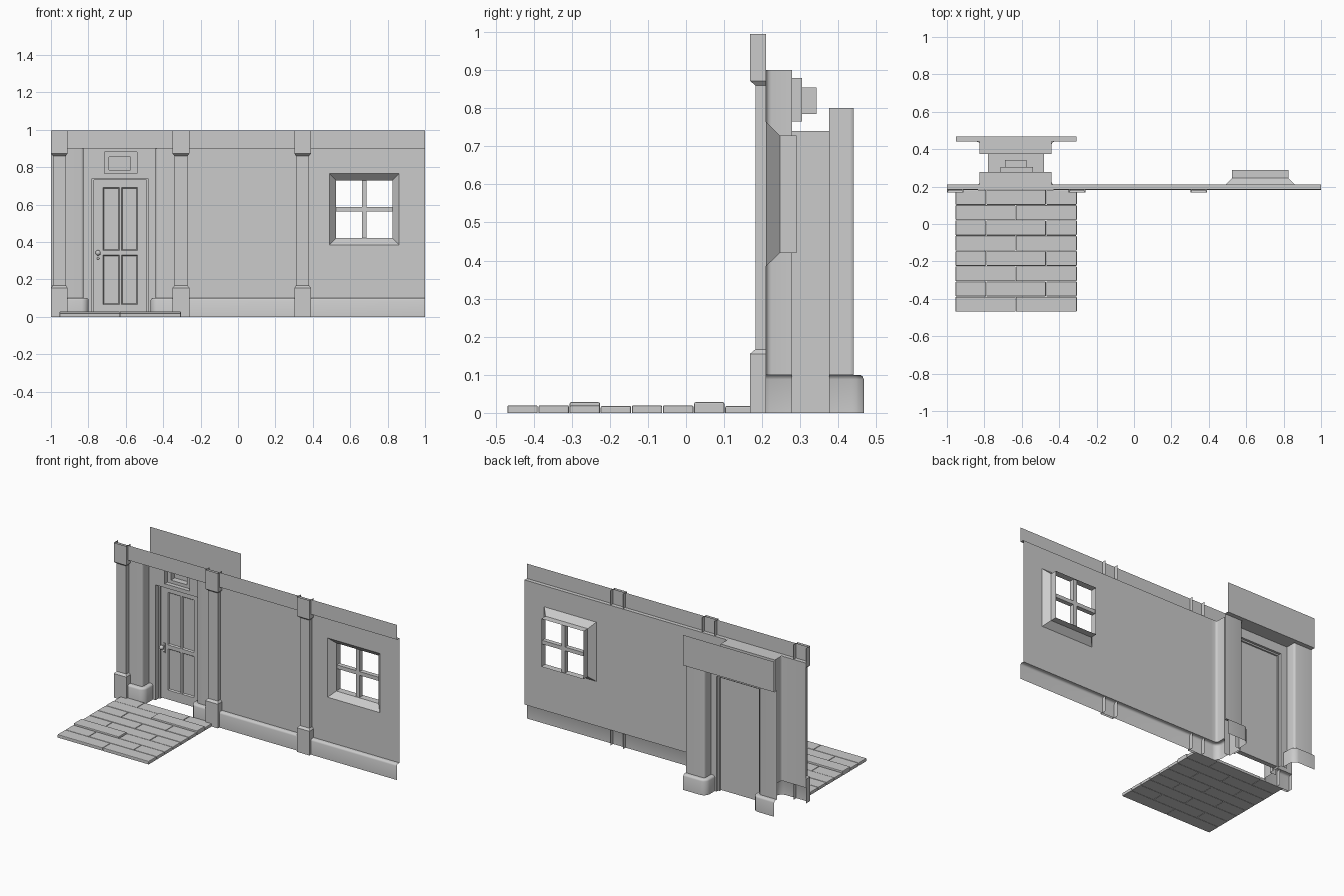
import bpy, bmesh, math, random
from mathutils import Vector

if "Cube" in bpy.data.objects:
    bpy.data.objects.remove(bpy.data.objects["Cube"])

random.seed(4)
WALL, TRIM = 0.21, 0.185          # main wall plane, projecting trim plane
DL, DR = -0.825, -0.44            # door alcove sides


def make(name, bm, smooth=False):
    bmesh.ops.remove_doubles(bm, verts=bm.verts, dist=1e-5)
    bmesh.ops.recalc_face_normals(bm, faces=bm.faces)
    me = bpy.data.meshes.new(name)
    bm.to_mesh(me)
    bm.free()
    ob = bpy.data.objects.new(name, me)
    bpy.context.collection.objects.link(ob)
    if smooth:
        bpy.context.view_layer.objects.active = ob
        ob.select_set(True)
        bpy.ops.object.shade_smooth_by_angle(angle=math.radians(40))
        ob.select_set(False)
    return ob


def quad(bm, *pts):
    return bm.faces.new([bm.verts.new(p) for p in pts])


def panel(bm, x0, x1, z0, z1, y):
    return quad(bm, (x0, y, z0), (x1, y, z0), (x1, y, z1), (x0, y, z1))


def ledge(bm, x0, x1, y0, y1, z):
    return quad(bm, (x0, y0, z), (x1, y0, z), (x1, y1, z), (x0, y1, z))


def panel_hole(bm, outer, hole, y):
    a0, a1, c0, c1 = outer
    b0, b1, d0, d1 = hole
    panel(bm, a0, b0, c0, c1, y)
    panel(bm, b1, a1, c0, c1, y)
    panel(bm, b0, b1, c0, d0, y)
    panel(bm, b0, b1, d1, c1, y)


def loft(bm, rings, closed=True):
    vs = [[bm.verts.new(p) for p in r] for r in rings]
    n = len(vs[0])
    for a, b in zip(vs, vs[1:]):
        for i in range(n if closed else n - 1):
            j = (i + 1) % n
            bm.faces.new((a[i], a[j], b[j], b[i]))
    return vs


def rect(x0, x1, z0, z1, y):
    return [(x0, y, z0), (x1, y, z0), (x1, y, z1), (x0, y, z1)]


def sweep(bm, path, profile):
    """Mitred sweep along a plan path; profile is (offset to the right, z)."""
    P = [Vector(p) for p in path]
    D = [(b - a).normalized() for a, b in zip(P, P[1:])]
    N = [Vector((d.y, -d.x)) for d in D]
    rings = []
    for i, p in enumerate(P):
        n0, n1 = N[max(i - 1, 0)], N[min(i, len(N) - 1)]
        m = (n0 + n1) / (1 + n0.dot(n1))
        rings.append([(p.x + m.x * o, p.y + m.y * o, z) for o, z in profile])
    loft(bm, rings, closed=False)


def box(bm, x0, x1, y0, y1, z0, z1):
    vs = bmesh.ops.create_cube(bm, size=1)['verts']
    for v in vs:
        v.co = ((x0 + x1) / 2 + v.co.x * (x1 - x0), (y0 + y1) / 2 + v.co.y * (y1 - y0),
                (z0 + z1) / 2 + v.co.z * (z1 - z0))
    return vs


def bend(a, c, b, r=0.014):
    """Path a -> c -> b with a rounded corner."""
    a, c, b = Vector(a), Vector(c), Vector(b)
    u, w = (a - c).normalized() * r, (b - c).normalized() * r
    arc = [c + (u + w) - w * math.cos(t) - u * math.sin(t)
           for t in (math.pi / 2 * k / 3 for k in range(4))]
    return [a] + arc[::1] + [b]


# arc runs from c+u to c+w
def corner(a, c, b):
    p = bend(a, c, b)
    return p if (p[1] - p[0]).length < (p[-2] - p[0]).length else [p[0]] + p[-2:0:-1] + [p[-1]]


front_l = corner((-1, WALL), (DL, WALL), (DL, 0.278))
front_r = corner((DR, 0.278), (DR, WALL), (-0.40, WALL))
back_l = corner((DL, 0.375), (DL, 0.44), (-0.953, 0.44))
back_r = corner((-0.307, 0.44), (DR, 0.44), (DR, 0.375))
skirting = [(0.027, 0), (0.027, 0.088), (0.024, 0.096), (0.017, 0.1), (0, 0.1)]
WIN = (0.49, 0.86, 0.385, 0.765)
VENT = (-0.715, -0.54, 0.765, 0.88)

# outer wall with rounded alcove corners and window opening
bm = bmesh.new()
for p in (front_l, front_r):
    sweep(bm, p, [(0, 0.1), (0, 0.9)])
panel_hole(bm, (-0.40, 1, 0.1, 0.9), WIN, WALL)
make("outer_wall", bm, True)

# frieze band with the ledge joining it to the wall
bm = bmesh.new()
panel(bm, -1, 1, 0.9, 0.995, TRIM)
ledge(bm, -1, 1, TRIM, WALL, 0.9)
make("frieze", bm)

# skirting, front and back
bm = bmesh.new()
for p in (front_l, front_r[:-1] + [Vector((1, WALL))], back_l, back_r):
    sweep(bm, p, skirting)
make("skirting", bm, True)

# alcove ceiling and rear face, with the door and vent openings
bm = bmesh.new()
ledge(bm, DL, DR, WALL, 0.278, 0.9)
panel(bm, DL, -0.78, 0, 0.74, 0.278)
panel(bm, -0.48, DR, 0, 0.74, 0.278)
panel_hole(bm, (DL, DR, 0.74, 0.9), VENT, 0.278)
make("alcove", bm)

# stepped recess above the door
bm = bmesh.new()
inner = (-0.69, -0.575, 0.785, 0.855)
vs = loft(bm, [rect(*VENT, 0.278), rect(*VENT, 0.305), rect(*inner, 0.305), rect(*inner, 0.343)])
bm.faces.new(vs[-1])
make("transom_recess", bm)

# inner room side: wall strips, rear reveal and header
bm = bmesh.new()
for p in (back_l, back_r):
    sweep(bm, p, [(0, 0.1), (0, 0.8)])
make("inner_wall", bm, True)
bm = bmesh.new()
panel(bm, DL, -0.78, 0, 0.8, 0.375)
panel(bm, -0.48, DR, 0, 0.8, 0.375)
panel(bm, -0.78, -0.48, 0.74, 0.8, 0.375)
ledge(bm, DL, DR, 0.375, 0.44, 0.8)
ledge(bm, -0.953, -0.307, 0.44, 0.468, 0.8)
panel(bm, -0.953, -0.307, 0.8, 0.995, 0.468)
make("inner_header", bm)

# door jamb lining and frame
bm = bmesh.new()
jamb = lambda y, i: [(-0.78 + i, y, 0), (-0.78 + i, y, 0.74 - i), (-0.48 - i, y, 0.74 - i), (-0.48 - i, y, 0)]
loft(bm, [jamb(0.278, 0), jamb(0.375, 0)], closed=False)
loft(bm, [jamb(0.31, 0), jamb(0.31, 0.01), jamb(0.36, 0.01), jamb(0.36, 0)], closed=False)
make("door_frame", bm)

# door slab with four sunken panels
bm = bmesh.new()
xs = [-0.77, -0.722, -0.634, -0.622, -0.536, -0.49]
zs = [0.005, 0.065, 0.33, 0.355, 0.692, 0.73]
wells = []
for i in range(5):
    for k in range(5):
        f = panel(bm, xs[i], xs[i + 1], zs[k], zs[k + 1], 0.32)
        if i in (1, 3) and k in (1, 3):
            wells.append(f)
bmesh.ops.remove_doubles(bm, verts=bm.verts, dist=1e-5)
bmesh.ops.inset_individual(bm, faces=wells, thickness=0.008, depth=-0.008)
outer = (xs[0], xs[-1], zs[0], zs[-1])
vs = loft(bm, [rect(*outer, 0.32), rect(*outer, 0.35)])
bm.faces.new(vs[-1])
make("door", bm)

# door knob, stem and lock plate
bm = bmesh.new()
for z, r, y in ((0.342, 0.014, 0.293), (0.312, 0.007, 0.317)):
    s = bmesh.ops.create_uvsphere(bm, u_segments=16, v_segments=10, radius=r)['verts']
    bmesh.ops.translate(bm, verts=s, vec=(-0.748, y, z))
box(bm, -0.753, -0.743, 0.295, 0.32, 0.337, 0.347)
box(bm, -0.757, -0.739, 0.316, 0.321, 0.3, 0.362)
make("door_knob", bm, True)

# window: splayed reveal, straight casing, glazing bars
bm = bmesh.new()
pane = (0.525, 0.825, 0.42, 0.728)
loft(bm, [rect(*WIN, WALL), rect(*pane, 0.247), rect(*pane, 0.29)])
make("window_reveal", bm)
bm = bmesh.new()
box(bm, 0.662, 0.687, 0.25, 0.282, 0.42, 0.728)
box(bm, 0.525, 0.825, 0.252, 0.281, 0.562, 0.586)
make("window_bars", bm)

# three pilasters, open at the back
for n, cx in enumerate((-0.9555, -0.305, 0.3455)):
    bm = bmesh.new()
    rings = []
    for z, h, y in ((0, .0445, .168), (.155, .0445, .168), (.167, .034, .182), (.86, .034, .182),
                    (.872, .0445, .168), (.995, .0445, .168)):
        rings.append([(cx - h, WALL, z), (cx - h, y, z), (cx + h, y, z), (cx + h, WALL, z)])
    loft(bm, rings, closed=False)
    make(f"pilaster_{n + 1}", bm)

# brick path in running bond, a few bricks slightly raised
bm = bmesh.new()
step = 0.0817
for row in range(8):
    y0 = -0.47 + row * step
    cuts = [-0.955, -0.632, -0.305] if row % 2 == 0 else [-0.955, -0.79, -0.47, -0.305]
    for c, (a, b) in enumerate(zip(cuts, cuts[1:])):
        top = 0.028 if (row, c) in ((2, 0), (6, 1)) else 0.02 - random.random() * 0.002
        vs = box(bm, a + .001, b - .001, y0 + .001, y0 + step - .001, 0, top)
        es = {e for v in vs for e in v.link_edges if any(w.co.z > 0.01 for w in e.verts)}
        bmesh.ops.bevel(bm, geom=list(es), offset=0.004, segments=2, profile=0.5, affect='EDGES')
make("brick_path", bm)
